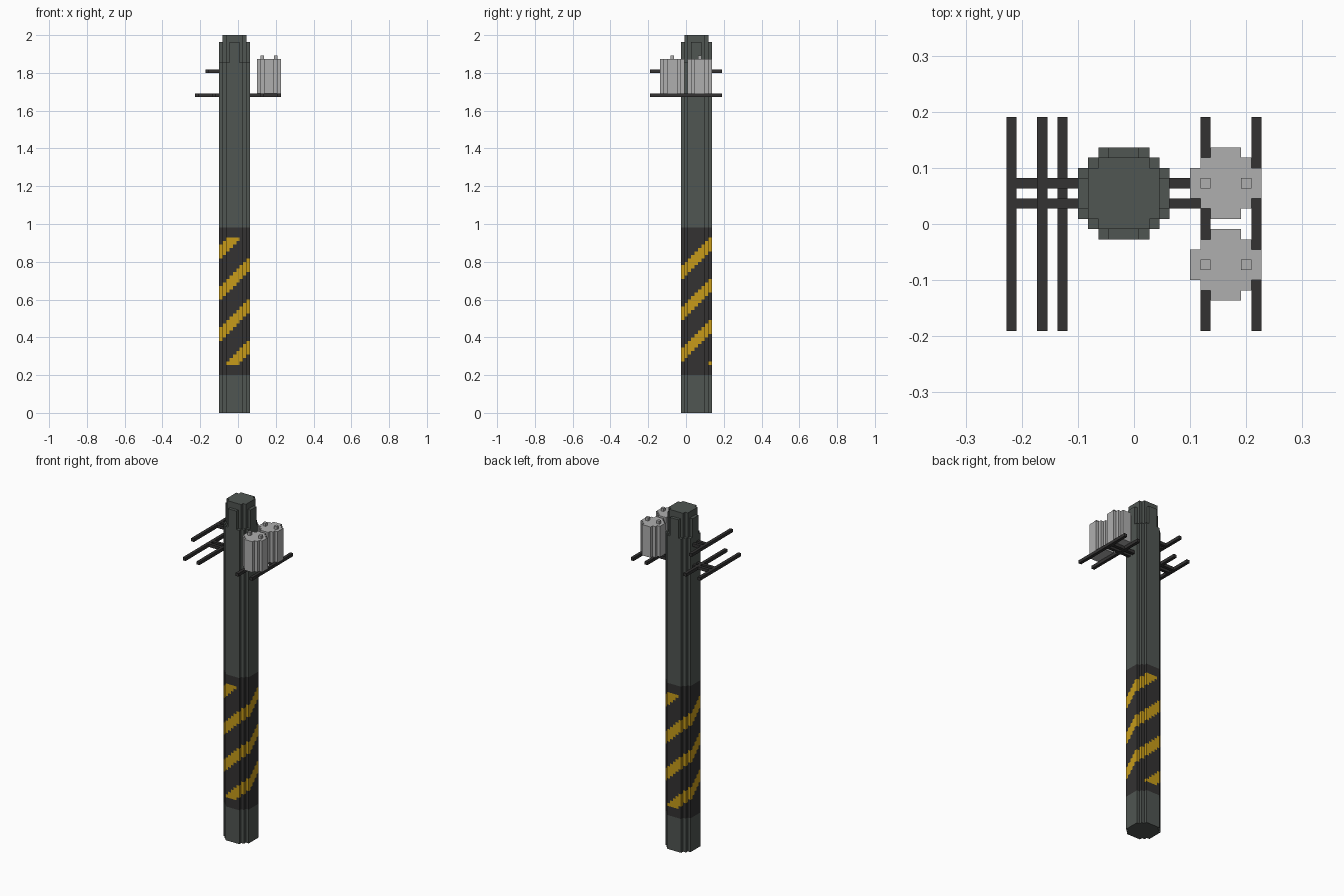
import bpy, bmesh, math
from mathutils import Vector

cube = bpy.data.objects.get("Cube")
if cube:
    bpy.data.objects.remove(cube, do_unlink=True)

U = 2 / 110                                   # size of one block
ORIGIN = Vector((-12.5 * U, -10.5 * U, 0))    # grid corner


def material(name, rgb):
    m = bpy.data.materials.new(name)
    m.use_nodes = True
    m.diffuse_color = (*rgb, 1)
    m.node_tree.nodes["Principled BSDF"].inputs["Base Color"].default_value = (*rgb, 1)
    return m


CONCRETE = material("concrete grey", (0.080, 0.092, 0.084))
BLACK = material("dark metal", (0.033, 0.032, 0.032))
YELLOW = material("warning yellow", (0.57, 0.33, 0.010))
LIGHT = material("light grey", (0.43, 0.43, 0.43))


def finish(name, bm, mats):
    """Scale from block units to the scene and make the object."""
    bmesh.ops.recalc_face_normals(bm, faces=bm.faces)
    for v in bm.verts:
        v.co = v.co * U + ORIGIN
    mesh = bpy.data.meshes.new(name)
    bm.to_mesh(mesh)
    bm.free()
    for m in mats:
        mesh.materials.append(m)
    ob = bpy.data.objects.new(name, mesh)
    bpy.context.collection.objects.link(ob)
    return ob


def add_box(bm, lo, hi):
    verts = bmesh.ops.create_cube(bm, size=1)["verts"]
    for v in verts:
        v.co = Vector([(a + b) / 2 + c * (b - a) for a, b, c in zip(lo, hi, v.co)])


def boxes(name, spans, mat):
    bm = bmesh.new()
    for lo, hi in spans:
        add_box(bm, lo, hi)
    return finish(name, bm, [mat])


def stepped_outline(h, insets):
    """Square outline of half width h with stair-stepped corners, one point per block."""
    n = len(insets)
    corner = [(h - n, -h)]
    for s in range(n):
        corner += [(h - n + s, -h + s + 1), (h - n + s + 1, -h + s + 1)]
    pts = []
    for turn in range(4):
        pts += corner
        corner = [(-y, x) for x, y in corner]
    out = []
    for (x0, y0), (x1, y1) in zip(pts, pts[1:] + pts[:1]):
        steps = round(abs(x1 - x0) + abs(y1 - y0))
        out += [(x0 + (x1 - x0) * t / steps, y0 + (y1 - y0) * t / steps) for t in range(steps)]
    return out


def prism(name, cx, cy, h, corner_steps, levels, mats, rule=None):
    """Stepped round column with a ring at each level; rule picks a side face's material."""
    bm = bmesh.new()
    outline = stepped_outline(h, range(corner_steps))
    rings = [[bm.verts.new((cx + x, cy + y, z)) for x, y in outline] for z in levels]
    n = len(outline)
    for low, high in zip(rings, rings[1:]):
        for i in range(n):
            j = (i + 1) % n
            f = bm.faces.new((low[i], low[j], high[j], high[i]))
            if rule:
                f.normal_update()
                c = f.calc_center_median() - f.normal * 0.5
                f.material_index = rule(c.x - cx, c.y - cy, c.z)
    bm.faces.new(rings[0][::-1])
    bm.faces.new(rings[-1])
    return finish(name, bm, mats)


# Pole with a black band and spiral warning stripes
PX, PY = 11.5, 13.5


def band_rule(x, y, z):
    if not 11 < z < 54:
        return 0
    turn = math.atan2(x, -y) * 12 / math.pi
    offset = (z - turn - 3.1 + 6) % 12 - 6
    return 2 if abs(offset) < 2.1 and 14 < z < 51 else 1


prism("pole", PX, PY, 4.5, 2, [0] + list(range(11, 55)) + [102],
      [CONCRETE, BLACK, YELLOW], band_rule)

# Narrowed pole top with a raised tab on each side
prism("pole_cap", PX, PY, 3.5, 1, [102, 110], [CONCRETE])
tabs = []
for s in (-1, 1):
    a, b = sorted((3.5 * s, 4.5 * s))
    tabs.append(((PX + a, PY - 1.5, 102), (PX + b, PY + 1.5, 108)))
    tabs.append(((PX - 1.5, PY + a, 102), (PX + 1.5, PY + b, 108)))
boxes("cap_tabs", tabs, CONCRETE)


# Racks: long bars across, carried by two stringers from the pole
def rack(name, bars, x0, x1, z):
    spans = [((i, 0, z), (i + 1, 21, z + 1)) for i in bars]
    spans += [((x0, j, z), (x1, j + 1, z + 1)) for j in (12, 14)]
    boxes(name, spans, BLACK)


rack("lower_right_rack", (0, 5), 1, 7, 92)
rack("upper_right_rack", (3,), 4, 7, 99)
rack("left_rack", (19, 24), 16, 24, 92)

# Two transformer cans with a pair of terminals each
for label, cy in (("front", 6.5), ("back", 14.5)):
    prism(label + "_transformer", 21.5, cy, 3.5, 2, [93, 103], [LIGHT])
    boxes(label + "_terminals",
          [((i, cy - 0.5, 103), (i + 1, cy + 0.5, 104)) for i in (19, 23)], LIGHT)
